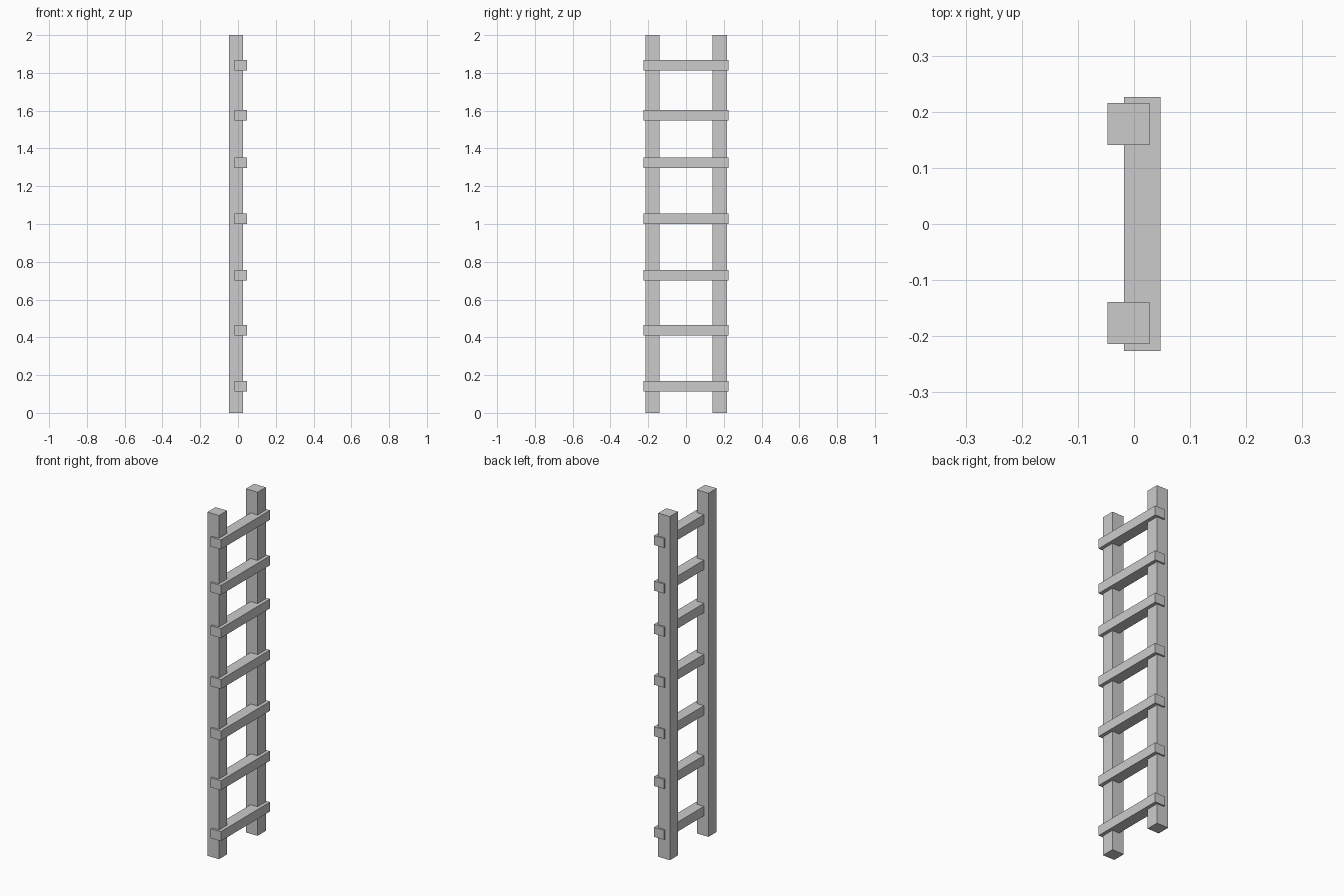
import bpy

if "Cube" in bpy.data.objects:
    bpy.data.objects.remove(bpy.data.objects["Cube"])


def box(name, x, y, z):
    """Axis-aligned box from (min, max) ranges."""
    bpy.ops.mesh.primitive_cube_add(size=1, location=[(a + b) / 2 for a, b in (x, y, z)])
    ob = bpy.context.object
    ob.name = name
    ob.scale = [b - a for a, b in (x, y, z)]
    bpy.ops.object.transform_apply(location=False, rotation=False, scale=True)
    return ob


# Two upright rails
box("rail_front", (-0.0475, 0.0275), (-0.214, -0.139), (0, 2))
box("rail_back", (-0.0475, 0.0275), (0.141, 0.216), (0, 2))

# Rungs let into the rails, slightly uneven spacing
for i, z in enumerate((0.142, 0.438, 0.728, 1.027, 1.324, 1.575, 1.84)):
    box(f"rung_{i + 1}", (-0.0175, 0.0475), (-0.226, 0.226), (z - 0.0275, z + 0.0275))
